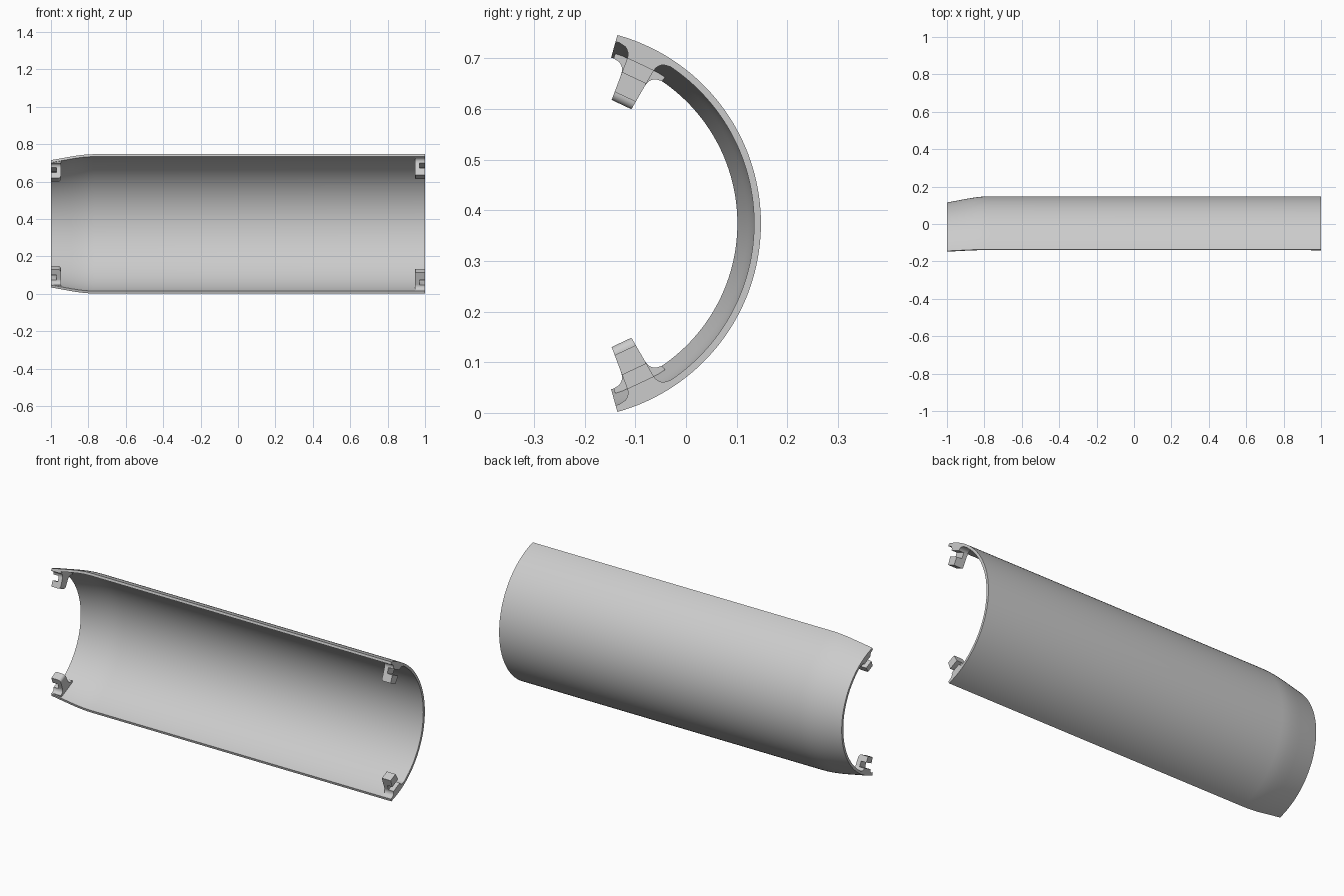
import bpy, bmesh
from math import sin, cos, radians, sqrt

cube = bpy.data.objects.get("Cube")
if cube:
    bpy.data.objects.remove(cube, do_unlink=True)

# Axis of the tube arc, and half of its sweep
AXIS_Y, AXIS_Z = -0.238, 0.374
SWEEP = radians(74.6)
SEGMENTS = 72

grey = bpy.data.materials.new("light grey")
grey.use_nodes = True
COLOUR = (0.6, 0.6, 0.6, 1)
grey.diffuse_color = COLOUR
grey.node_tree.nodes["Principled BSDF"].inputs["Base Color"].default_value = COLOUR


def polar(x, r, a):
    return (x, AXIS_Y + r * cos(a), AXIS_Z + r * sin(a))


def loft(bm, rings, smooth_caps=False):
    """Join closed rings of points into a capped solid."""
    rows = [[bm.verts.new(p) for p in ring] for ring in rings]
    n = len(rows[0])
    for a, b in zip(rows, rows[1:]):
        for i in range(n):
            j = (i + 1) % n
            bm.faces.new((a[i], a[j], b[j], b[i]))
    bm.faces.new(rows[0][::-1])
    bm.faces.new(rows[-1])


def finish(bm, name, angle=35):
    bmesh.ops.recalc_face_normals(bm, faces=bm.faces)
    mesh = bpy.data.meshes.new(name)
    bm.to_mesh(mesh)
    bm.free()
    mesh.materials.append(grey)
    obj = bpy.data.objects.new(name, mesh)
    bpy.context.collection.objects.link(obj)
    bpy.ops.object.select_all(action="DESELECT")
    obj.select_set(True)
    bpy.context.view_layer.objects.active = obj
    bpy.ops.object.shade_smooth_by_angle(angle=radians(angle))
    return obj


# Curved shell: thin wall profile swept round the axis, tapered at one end
outer = [(-1, 0.353), (-0.89, 0.3735), (-0.86, 0.3785), (-0.83, 0.3825),
         (-0.80, 0.3852), (-0.77, 0.386), (1, 0.386)]
WALL = 0.0135
profile = outer + [(x, r - WALL) for x, r in reversed(outer)]
bm = bmesh.new()
loft(bm, [[polar(x, r, -SWEEP + 2 * SWEEP * i / SEGMENTS) for x, r in profile]
          for i in range(SEGMENTS + 1)])
finish(bm, "curved_shell")

# Clip: filleted root, thin web and hook, with a slot open to the tube's end
ANGLE_BACK, ANGLE_FRONT = radians(60), radians(69.5)
FILLET = 0.025


def clip(name, end, side, base, depth, slot, embed, rounding):
    bm = bmesh.new()

    def ring(d, x0, x1):
        r = base - d
        t = min(max(d / FILLET, 0), 1)
        flare = FILLET * (1 - sqrt(1 - (1 - t) ** 2)) / base
        a0, a1 = ANGLE_BACK - flare, min(ANGLE_FRONT + flare, SWEEP)
        return [polar(end * x, r, side * a)
                for x, a in ((x0, a0), (x1, a0), (x1, a1), (x0, a1))]

    inner, web, tip = 0.947, 0.97, 1.0
    # Root and web rows run together, stepping in where the slot starts
    root = [-embed] + [slot[0] * i / 6 for i in range(7)]
    middle = [slot[0] + (slot[1] - slot[0]) * i / 4 for i in range(5)]
    loft_rows = [ring(d, inner, tip) for d in root]
    loft_rows += [ring(d, inner, web) for d in middle]
    # Hook, with a rounded corner on the web side
    loft_rows.append(ring(slot[1], inner, tip))
    for i in range(7):
        a = radians(15 * i)
        loft_rows.append(ring(depth - rounding * (1 - sin(a)),
                              inner + rounding * (1 - cos(a)), tip))
    loft(bm, loft_rows)
    return finish(bm, name)


for side, label in ((1, "upper"), (-1, "lower")):
    clip(label + "_left_clip", 1, side, 0.3725, 0.095, (0.024, 0.053), 0.005, 0.003)
    clip(label + "_right_clip", -1, side, 0.3395, 0.079, (0.019, 0.048), 0.012, 0.016)
